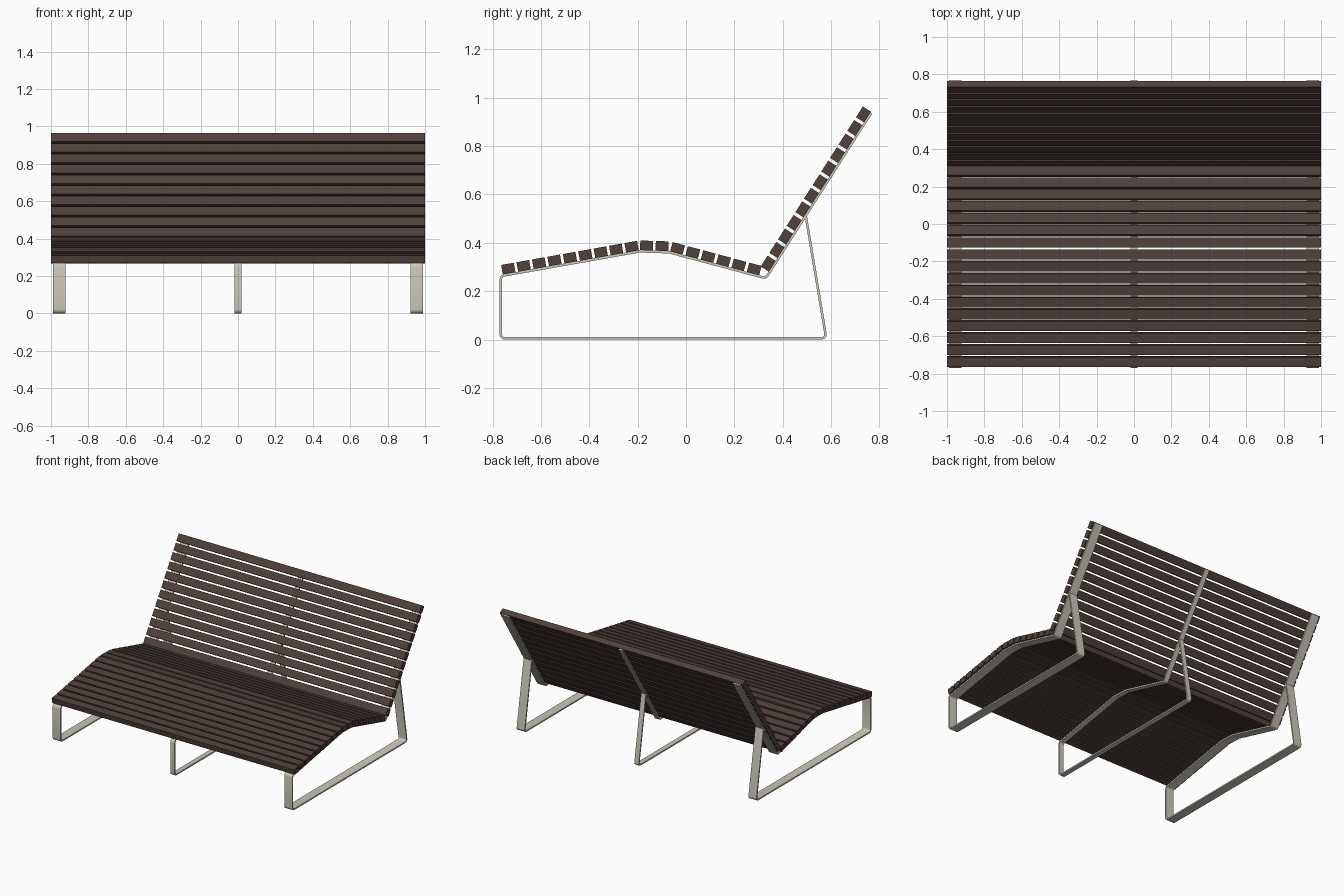
import bpy, bmesh, math
from mathutils import Vector, Matrix

if "Cube" in bpy.data.objects:
    bpy.data.objects.remove(bpy.data.objects["Cube"])


def material(name, color):
    m = bpy.data.materials.new(name)
    m.diffuse_color = color
    m.use_nodes = True
    m.node_tree.nodes["Principled BSDF"].inputs["Base Color"].default_value = m.diffuse_color
    return m


WOOD = material("dark_wood", (0.08, 0.052, 0.045, 1))
STEEL = material("pale_steel", (0.62, 0.59, 0.51, 1))


def add_object(name, bm, mat):
    bmesh.ops.recalc_face_normals(bm, faces=bm.faces)
    me = bpy.data.meshes.new(name)
    bm.to_mesh(me)
    bm.free()
    me.materials.append(mat)
    ob = bpy.data.objects.new(name, me)
    bpy.context.collection.objects.link(ob)
    return ob


def fillet(points, radius, steps=4):
    """Round the inner corners of an open path."""
    pts = [Vector(p) for p in points]
    out = [pts[0]]
    for a, b, c in zip(pts, pts[1:], pts[2:]):
        u, v = (a - b).normalized(), (c - b).normalized()
        half = u.angle(v) / 2
        d = radius / math.tan(half)
        centre = b + (u + v).normalized() * radius / math.sin(half)
        s, e = b + u * d - centre, b + v * d - centre
        sweep = s.angle(e)
        for i in range(steps + 1):
            t = i / steps
            out.append(centre + (s * math.sin((1 - t) * sweep) + e * math.sin(t * sweep)) / math.sin(sweep))
    return out + [pts[-1]]


def strap(name, path, x, width, thick):
    """Flat bar of rectangular section following a path in the YZ plane."""
    bm = bmesh.new()
    rings = []
    for i, p in enumerate(path):
        d1 = (p - path[max(i - 1, 0)]).normalized()
        d2 = (path[min(i + 1, len(path) - 1)] - p).normalized()
        t = (d1 + d2).normalized()
        n = Vector((-t.y, t.x))
        seg = d2 if d2.length else d1
        off = n * thick / 2 / n.dot(Vector((-seg.y, seg.x)))
        rings.append([bm.verts.new((x + sx * width / 2, *(p + so * off)))
                      for sx, so in ((-1, -1), (1, -1), (1, 1), (-1, 1))])
    for r, s in zip(rings, rings[1:]):
        for k in range(4):
            bm.faces.new((r[k], r[(k + 1) % 4], s[(k + 1) % 4], s[k]))
    bm.faces.new(rings[0])
    bm.faces.new(rings[-1])
    ob = add_object(name, bm, STEEL)
    bpy.ops.object.select_all(action='DESELECT')
    ob.select_set(True)
    bpy.context.view_layer.objects.active = ob
    bpy.ops.object.shade_smooth_by_angle()


def slats(name, first, last, count, angle):
    """Row of evenly spaced full-width boards."""
    bm = bmesh.new()
    a, b = Vector((0, *first)), Vector((0, *last))
    for i in range(count):
        m = (Matrix.Translation(a.lerp(b, i / (count - 1)))
             @ Matrix.Rotation(math.radians(angle), 4, 'X')
             @ Matrix.Diagonal((2.0, 0.053, 0.04, 1)))
        bmesh.ops.create_cube(bm, size=1, matrix=m)
    add_object(name, bm, WOOD)


# Bent steel frames: backrest, seat, front leg, floor bar, rear leg
profile = [(0.766, 0.937), (0.330, 0.254), (-0.07, 0.361), (-0.19, 0.365),
           (-0.766, 0.263), (-0.766, 0.005), (0.580, 0.005), (0.496, 0.508)]
path = fillet(profile, 0.017)
for name, x, width in (("left_frame", -0.955, 0.066),
                       ("middle_frame", 0, 0.037),
                       ("right_frame", 0.955, 0.066)):
    strap(name, path, x, width, 0.01)

# Wooden boards
slats("front_seat_slats", (-0.735, 0.2935), (-0.225, 0.384), 9, 10.1)
slats("seat_crest_slats", (-0.163, 0.389), (-0.099, 0.387), 2, -1.9)
slats("rear_seat_slats", (-0.035, 0.377), (0.282, 0.292), 6, -15)
slats("backrest_slats", (0.340, 0.314), (0.734, 0.931), 12, 57.4)
